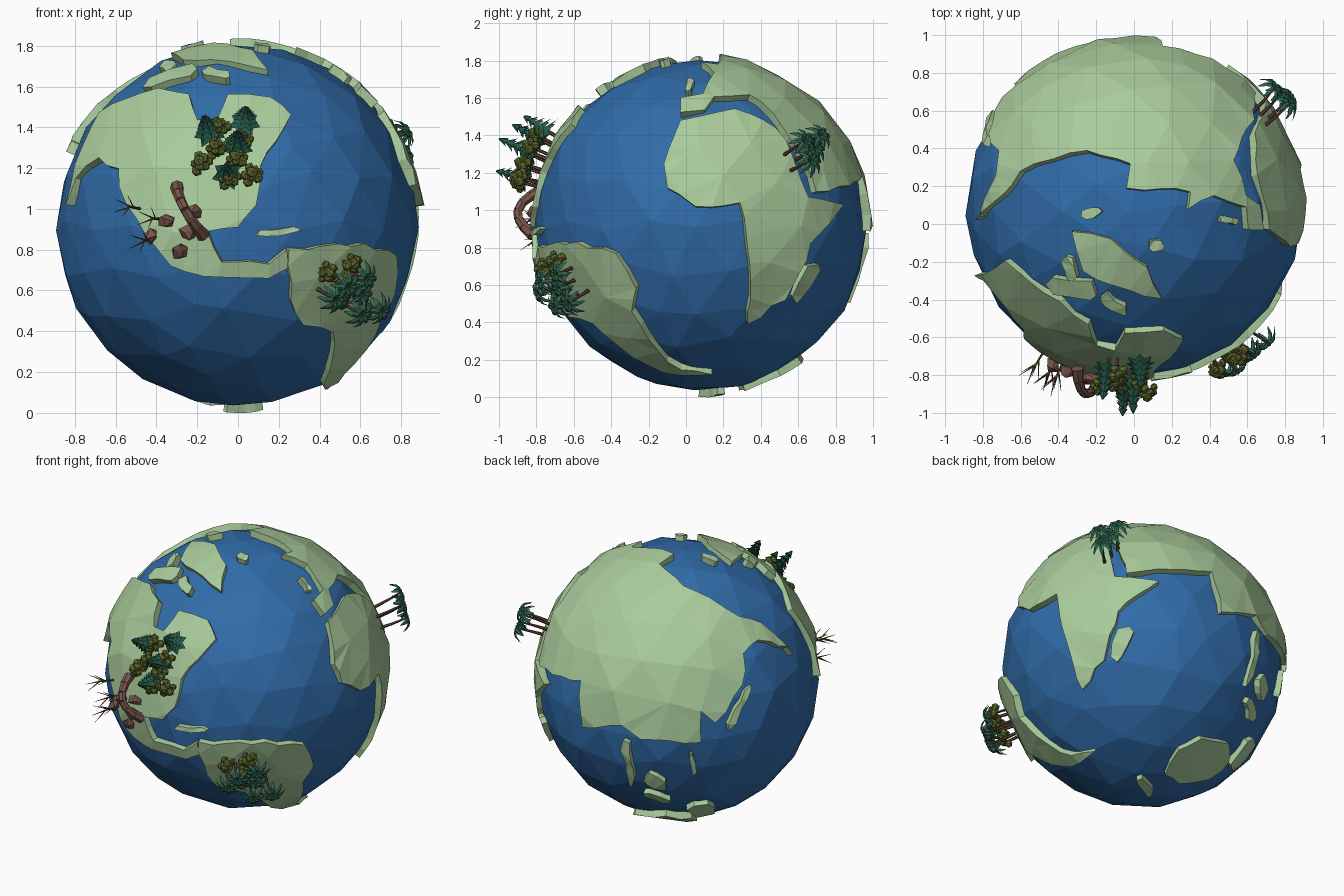
import bpy, bmesh, math, random
from mathutils import Vector, Matrix
from mathutils.geometry import delaunay_2d_cdt

random.seed(4)
if "Cube" in bpy.data.objects:
    bpy.data.objects.remove(bpy.data.objects["Cube"])

CENTRE = Vector((0, 0.08, 0.92))
OCEAN, LAND, ROOT = 0.888, 0.916, 0.85


def material(name, *rgb):
    m = bpy.data.materials.new(name)
    m.use_nodes = True
    m.diffuse_color = (*rgb, 1)
    m.node_tree.nodes["Principled BSDF"].inputs["Base Color"].default_value = (*rgb, 1)
    return m


WATER = material("ocean blue", 0.03, 0.15, 0.4)
GRASS = material("land green", 0.4, 0.6, 0.33)
BARK = material("bark brown", 0.12, 0.06, 0.04)
STONE = material("stone brown", 0.19, 0.09, 0.07)
PINE = material("pine teal", 0.02, 0.11, 0.07)
OLIVE = material("olive leaf", 0.13, 0.16, 0.03)
PALM = material("palm green", 0.03, 0.13, 0.08)


def finish(name, bm, mats, matrix=Matrix.Translation(CENTRE)):
    mesh = bpy.data.meshes.new(name)
    bm.to_mesh(mesh)
    bm.free()
    for m in mats:
        mesh.materials.append(m)
    obj = bpy.data.objects.new(name, mesh)
    bpy.context.collection.objects.link(obj)
    obj.matrix_world = matrix


# Flat drawing planes, used to lay outlines on the globe (hundredths from its centre)
def plane(turn, tilt):
    a, e = math.radians(turn), math.radians(tilt)
    out = Vector((math.sin(a) * math.cos(e), -math.cos(a) * math.cos(e), math.sin(e)))
    right = Vector((math.cos(a), math.sin(a), 0))
    return right, out.cross(right), out


FRONT, SIDE, TOP = plane(0, 0), plane(90, 0), plane(0, 90)
EAST, SOUTH = plane(215, 30), plane(145, -30)


def on_globe(view, u, v):
    u, v = u / 100, v / 100
    w = math.sqrt(max(0, LAND ** 2 - u * u - v * v))
    return (view[0] * u + view[1] * v + view[2] * w).normalized()


def wobble(amount):
    return Vector([random.uniform(-amount, amount) for axis in "xyz"])


# Faceted ocean ball
bm = bmesh.new()
bmesh.ops.create_icosphere(bm, subdivisions=3, radius=1)
for v in bm.verts:
    v.co = (v.co + wobble(0.05)).normalized() * (OCEAN + random.uniform(-0.006, 0.006))
facets = [v.co.normalized() for v in bm.verts]
finish("ocean", bm, [WATER])


# Raised land plate: ragged outline, triangulated over the ball, with a skirt down into the sea
def plate(name, corners, step, ragged):
    rim = []
    for a, b in zip(corners, corners[1:] + corners[:1]):
        n = max(1, round(a.angle(b) / step))
        rim.append(a)
        rim += [(a.lerp(b, k / n) + wobble(ragged)).normalized() for k in range(1, n)]
    mid = sum(rim, Vector()).normalized()
    side = mid.orthogonal().normalized()
    up = mid.cross(side)

    def flatten(d):
        return Vector((d.dot(side), d.dot(up))).normalized() * mid.angle(d)

    inner = [d for d in facets if mid.angle(d) < 2 and min(d.angle(r) for r in rim) > 0.09]
    points = [flatten(d) for d in rim + inner]
    flat, edges, faces = delaunay_2d_cdt(points, [], [list(range(len(rim)))], 1, 1e-5)[:3]
    bm = bmesh.new()
    for p in flat:
        across = (side * p.x + up * p.y).normalized()
        d = mid * math.cos(p.length) + across * math.sin(p.length)
        bm.verts.new(d * (LAND + random.uniform(-0.007, 0.007)))
    bm.verts.ensure_lookup_table()
    for f in faces:
        bm.faces.new([bm.verts[i] for i in f])
    bmesh.ops.delete(bm, geom=[v for v in bm.verts if not v.link_faces], context='VERTS')
    shore = [e for e in bm.edges if e.is_boundary]
    for v in bmesh.ops.extrude_edge_only(bm, edges=shore)["geom"]:
        if isinstance(v, bmesh.types.BMVert):
            v.co = v.co.normalized() * ROOT
    bmesh.ops.recalc_face_normals(bm, faces=bm.faces[:])
    if sum(f.normal.dot(f.calc_center_median()) for f in bm.faces) < 0:
        bmesh.ops.reverse_faces(bm, faces=bm.faces[:])
    finish(name, bm, [GRASS])


def continent(name, *parts):
    plate(name, [on_globe(view, *p) for view, pts in parts for p in pts], 0.1, 0.014)


# Island: a rough spindle of land between two ends
def island(name, view, start, end, width=4):
    a, b = Vector(start), Vector(end)
    out = (b - a).orthogonal().normalized() * width
    side = [a.lerp(b, t) + out * random.uniform(0.7, 1.2) for t in (0.1, 0.45, 0.85)]
    back = [a.lerp(b, t) - out * random.uniform(0.3, 0.9) for t in (0.9, 0.5, 0.2)]
    plate(name, [on_globe(view, *p) for p in [a, *side, b, *back]], 0.09, 0.008)


# Continents
continent("north_west_continent", (FRONT, [
    (-84, 10), (-80, 23), (-68, 33), (-59, 28), (-55, 10), (-33, -20), (-17, -25), (15, -26),
    (25, -21), (24, -12), (15, -19), (0, -18), (-8, -18), (-15, -3), (0, -1), (9, 10), (11, 29),
    (26, 54), (16, 63), (-5, 64), (-10, 52), (-20, 52), (-24, 64), (-39, 67), (-68, 55)]))
continent("south_west_continent",
          (FRONT, [(25, -11), (62, -9), (78, -15)]),
          (SIDE, [(-35, -34), (-37, -46), (-18, -73), (6, -80)]),
          (FRONT, [(42, -79), (47, -53), (32, -49), (26, -37)]))
continent("southern_continent", (SIDE, [
    (-20, 33), (-11, 56), (18, 62), (40, 52), (57, 15), (76, 11), (59, -10), (45, -40),
    (25, -53), (25, -13), (21, 12), (-3, 10), (-18, 20)]))
continent("eastern_continent",
          (SIDE, [(-11, 60), (-11, 68), (1, 70), (7, 81), (0, 87)]),
          (TOP, [(30, 9), (-4, 11), (-2, 24), (-25, 31), (-60, 20), (-69, 8), (-84, -6)]),
          (EAST, [(69, 14), (50, 17), (41, 8), (40, -12), (23, -36), (14, -29), (14, -48),
                  (-24, -46), (-36, -37), (-61, -37), (-62, -8)]),
          (SIDE, [(79, 21), (62, 18), (43, 54), (26, 70), (7, 69), (2, 62)]))
continent("southeast_continent", (SOUTH, [
    (13, -67), (20, -51), (34, -43), (53, -46), (54, -58), (42, -69), (23, -72)]))
continent("great_north_island", (TOP, [
    (-33, -12), (-12, -16), (7, -31), (15, -48), (-13, -40), (-27, -33)]))

# Islands
island("arctic_island_west", TOP, (-47, -40), (-20, -46), 6)
island("arctic_island_north", TOP, (-36, -25), (-34, -39))
island("arctic_island_east", TOP, (-18, -48), (-4, -56))
island("polar_islet", TOP, (-28, -4), (-17, -1), 3)
island("ocean_islet", TOP, (8, -21), (16, -20))
island("channel_island", SIDE, (-7, 72), (-5, 79), 2)
island("gulf_island", FRONT, (9, -5), (31, -2), 2)
island("southern_side_island", SIDE, (51, -42), (63, -21))
island("eastern_arc", EAST, (32, -41), (46, -12), 3)
island("peninsula", EAST, (-35, -46), (-30, -74), 3)
island("spice_island", EAST, (-22, -70), (-8, -76))
island("spice_island_south", SOUTH, (64, -16), (68, -31), 3)
island("reef_island", EAST, (7, -55), (10, -68), 2)
island("tropical_island", SOUTH, (58, -63), (70, -42))
island("far_south_island", SOUTH, (-5, -71), (6, -81), 3)


# Plant helpers: everything grows along local z, in spiral clusters
def cluster(view, u, v, spread, count):
    for k in range(count):
        r = spread * math.sqrt((k + 0.5) / count)
        d = on_globe(view, u + r * math.cos(k * 2.4), v + r * math.sin(k * 2.4))
        turn = d.to_track_quat('Z', 'Y').to_matrix().to_4x4()
        yield k, Matrix.Translation(CENTRE + d * 0.9) @ turn


def paint(made, index):
    for f in {f for v in made["verts"] for f in v.link_faces}:
        f.material_index = index
    return made["verts"]


def limb(bm, a, b, r1, r2, index=0, sides=6):
    a, b = Vector(a), Vector(b)
    m = Matrix.Translation((a + b) / 2) @ (b - a).to_track_quat('Z', 'Y').to_matrix().to_4x4()
    return paint(bmesh.ops.create_cone(bm, cap_ends=True, segments=sides, radius1=r1, radius2=r2,
                                       depth=(b - a).length, matrix=m), index)


def ball(bm, at, radius, index):
    return paint(bmesh.ops.create_icosphere(bm, subdivisions=1, radius=radius,
                                            matrix=Matrix.Translation(at)), index)


def pine(name, spot, height):
    bm = bmesh.new()
    limb(bm, (0, 0, 0), (0, 0, height * 0.4), 0.012, 0.008)
    for k in range(5):
        low = height * (0.24 + 0.15 * k)
        tier = limb(bm, (0, 0, low), (0, 0, low + height * 0.2), 0.08 - 0.013 * k, 0.004, 1, 14)
        for v in [v for v in tier if v.co.z < low + 0.001][::2]:
            v.co = Vector((v.co.x * 0.65, v.co.y * 0.65, v.co.z + 0.012))
    finish(name, bm, [BARK, PINE], spot)


def bush(name, spot, height):
    bm = bmesh.new()
    limb(bm, (0, 0, 0), (0, 0, height), 0.01, 0.006)
    for k in range(9):
        out = Vector((math.cos(k * 2.4), math.sin(k * 2.4), 0)) * 0.015 * math.sqrt(k)
        ball(bm, out + Vector((0, 0, height - k * 0.006)), random.uniform(0.02, 0.03), 1)
    finish(name, bm, [BARK, OLIVE], spot)


def palm(name, spot, height, reach=0.085):
    bm = bmesh.new()
    crown = Vector((reach / 3, 0, height))
    knee = Vector((reach / 9, 0, height / 2))
    limb(bm, (0, 0, 0), knee, 0.011, 0.008)
    limb(bm, knee, crown, 0.008, 0.006)
    for k in range(8):
        turn = Matrix.Translation(crown) @ Matrix.Rotation(k * math.tau / 8, 4, 'Z')
        rows = []
        for t in (0, 0.35, 0.7, 1):
            w, z = 0.003 + 0.05 * t * (1 - t), 0.1 * t - 0.135 * t * t
            rows.append([bm.verts.new(turn @ Vector((t * reach, s * w, z - abs(s) * w / 2)))
                         for s in (-1, 0, 1)])
        for r, q in zip(rows, rows[1:]):
            for i in (0, 1):
                bm.faces.new((r[i], q[i], q[i + 1], r[i + 1])).material_index = 1
    finish(name, bm, [BARK, PALM], spot)


# Northern forest
for k, spot in cluster(FRONT, -6, 36, 16, 4):
    pine(f"pine_{k}", spot, 0.265 - 0.02 * k)
for k, spot in cluster(FRONT, -5, 30, 15, 7):
    bush(f"forest_bush_{k}", spot, 0.13)

# Jungle and oasis
for k, spot in cluster(FRONT, 49, -30, 11, 6):
    palm(f"jungle_palm_{k}", spot, 0.13 + 0.025 * (k % 3))
for k, spot in cluster(FRONT, 46, -26, 11, 4):
    bush(f"jungle_bush_{k}", spot, 0.11)
for k, spot in cluster(SIDE, 48, 35, 7, 4):
    palm(f"oasis_palm_{k}", spot, 0.17 + 0.02 * (k % 2))

# Desert boulders
for k, spot in cluster(FRONT, -29, -3, 14, 5):
    bm = bmesh.new()
    for v in ball(bm, (0, 0, 0.03), 0.038, 0):
        v.co += wobble(0.012)
    finish(f"boulder_{k}", bm, [STONE], spot)

# Arched dead trunk, thick at both ends
bm = bmesh.new()
arch = []
for k in range(7):
    t = k / 6
    rise = LAND + 0.1 * math.sin(math.pi * t)
    arch.append((on_globe(FRONT, -17 - 13 * t, -5 + 24 * t) * rise, 0.024 + 0.04 * (t - 0.5) ** 2))
for (a, thick), (b, thin) in zip(arch, arch[1:]):
    limb(bm, a, b, thick, thin, sides=7)
finish("dead_trunk", bm, [STONE])

# Dry twigs
for k, spot in cluster(FRONT, -43, 3, 11, 3):
    bm = bmesh.new()
    limb(bm, (0, 0, 0), (0, 0, 0.11), 0.007, 0.005)
    for n in range(5):
        out = Vector((math.cos(n * 1.26), math.sin(n * 1.26), 1.4)) * 0.055
        limb(bm, (0, 0, 0.05 + 0.012 * n), out + Vector((0, 0, 0.06 + 0.012 * n)), 0.005, 0.001,
             k % 2, 4)
    finish(f"dry_twig_{k}", bm, [BARK, OLIVE], spot)
